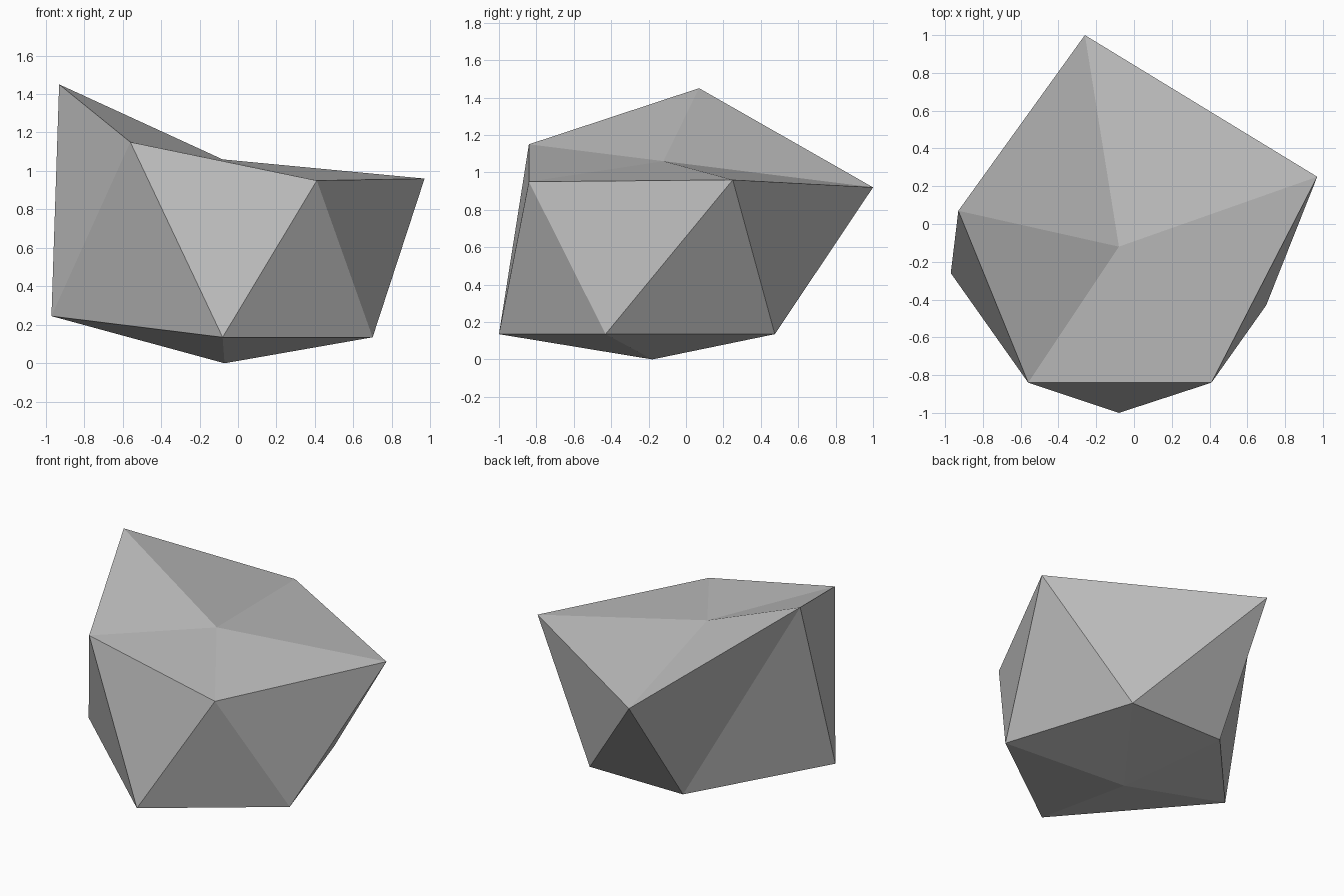
import bpy
import bmesh

cube = bpy.data.objects.get("Cube")
if cube:
    bpy.data.objects.remove(cube, do_unlink=True)

# Plain grey stone
stone = bpy.data.materials.new("grey_stone")
stone.use_nodes = True
grey = (0.53, 0.53, 0.53, 1.0)
stone.diffuse_color = grey
stone.node_tree.nodes["Principled BSDF"].inputs["Base Color"].default_value = grey

# Corners of the rock: an irregular twenty-sided solid, both rings counter-clockwise
top_point = (-0.08, -0.12, 1.06)
upper_ring = [(-0.56, -0.84, 1.15), (0.41, -0.84, 0.95), (0.97, 0.25, 0.96),
              (-0.26, 1.0, 0.92), (-0.93, 0.07, 1.45)]
lower_ring = [(-0.08, -1.0, 0.135), (0.70, -0.43, 0.135), (0.41, 0.475, 0.135),
              (-0.31, 0.475, 0.135), (-0.97, -0.26, 0.245)]
bottom_point = (-0.07, -0.18, 0.0)

bm = bmesh.new()
top = bm.verts.new(top_point)
bottom = bm.verts.new(bottom_point)
upper = [bm.verts.new(p) for p in upper_ring]
lower = [bm.verts.new(p) for p in lower_ring]

# Top fan, zigzag side band and bottom fan
for i in range(5):
    j = (i + 1) % 5
    bm.faces.new((top, upper[i], upper[j]))
    bm.faces.new((upper[i], lower[i], upper[j]))
    bm.faces.new((upper[j], lower[i], lower[j]))
    bm.faces.new((bottom, lower[j], lower[i]))
bmesh.ops.recalc_face_normals(bm, faces=bm.faces)

mesh = bpy.data.meshes.new("rock")
bm.to_mesh(mesh)
bm.free()
mesh.materials.append(stone)
rock = bpy.data.objects.new("rock", mesh)
bpy.context.collection.objects.link(rock)
